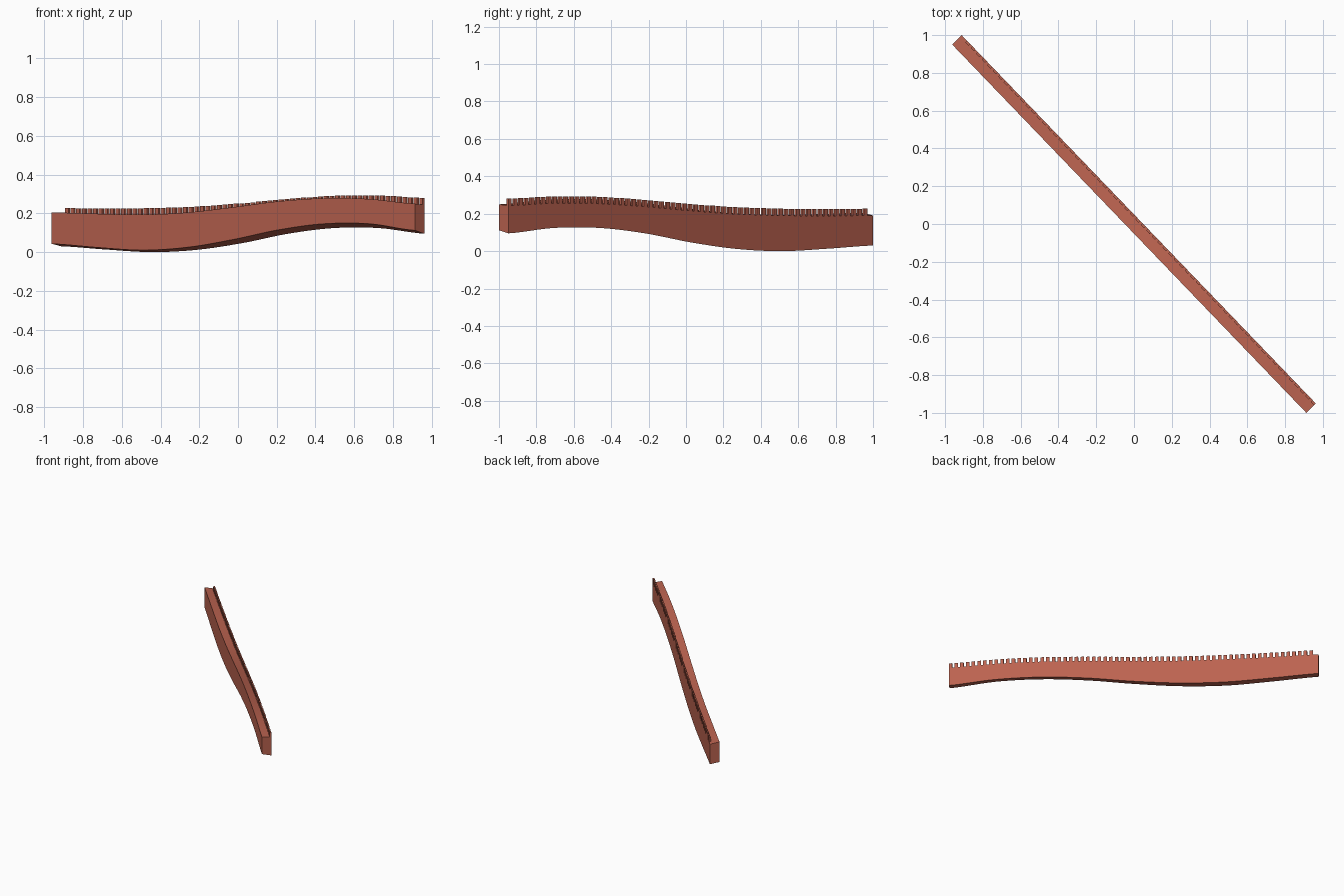
import bpy, bmesh, math
from mathutils import Vector

if "Cube" in bpy.data.objects:
    bpy.data.objects.remove(bpy.data.objects["Cube"], do_unlink=True)

brick = bpy.data.materials.new("brick_red")
brick.use_nodes = True
brick.diffuse_color = (0.5, 0.125, 0.08, 1)
brick.node_tree.nodes["Principled BSDF"].inputs["Base Color"].default_value = brick.diffuse_color

# Heights of the four long edges, evenly spaced along the wall
BACK_BOTTOM = [.03, .013, 0, .012, .047, .095, .124, .124, .095]
FRONT_BOTTOM = [.043, .024, .01, .025, .065, .115, .146, .146, .112]
BACK_TOP = [.19, .188, .19, .198, .215, .237, .253, .255, .243]
FRONT_TOP = [.205, .198, .193, .205, .232, .262, .278, .274, .25]

RUN = Vector((.9375, -.975, 0))
ALONG = RUN.normalized()
ACROSS = Vector((1, 1, 0)).normalized()
HALF_WIDTH = .0354


def height(samples, u):
    """Smooth curve through the samples, u from -1 to 1."""
    last = len(samples) - 1
    t = (u + 1) / 2 * last
    i = max(0, min(int(t), last - 1))
    f = t - i
    a, b, c, d = (samples[max(0, min(k, last))] for k in range(i - 1, i + 3))
    return b + f * (c - a + f * (2*a - 5*b + 4*c - d + f * (3*(b - c) + d - a))) / 2


def point(u, side, z):
    p = RUN * u + ACROSS * side
    return Vector((p.x, p.y, z))


def loft(bm, rings):
    """Join rings of four points into a closed bar."""
    rows = [[bm.verts.new(p) for p in ring] for ring in rings]
    for a, b in zip(rows, rows[1:]):
        for k in range(4):
            n = (k + 1) % 4
            bm.faces.new((a[k], a[n], b[n], b[k]))
    bm.faces.new(rows[0])
    bm.faces.new(rows[-1])


def finish(bm, name):
    bmesh.ops.recalc_face_normals(bm, faces=bm.faces)
    mesh = bpy.data.meshes.new(name)
    bm.to_mesh(mesh)
    bm.free()
    mesh.materials.append(brick)
    obj = bpy.data.objects.new(name, mesh)
    bpy.context.collection.objects.link(obj)
    return obj


# Long rising and falling wall
bm = bmesh.new()
steps = 64
rings = []
for i in range(steps + 1):
    u = 2 * i / steps - 1
    rings.append([point(u, -HALF_WIDTH, height(FRONT_BOTTOM, u)),
                  point(u, HALF_WIDTH, height(BACK_BOTTOM, u)),
                  point(u, HALF_WIDTH, height(BACK_TOP, u)),
                  point(u, -HALF_WIDTH, height(FRONT_TOP, u))])
loft(bm, rings)
wall = finish(bm, "wall_body")
bpy.ops.object.select_all(action="DESELECT")
wall.select_set(True)
bpy.context.view_layer.objects.active = wall
bpy.ops.object.shade_smooth_by_angle(angle=math.radians(30))

# Row of battlements along the back edge
bm = bmesh.new()
count, first, end = 64, -.97, 1.0
pitch = (end - first) / (count - .4)
for i in range(count):
    start = first + i * pitch
    rings = []
    for u in (start, min(start + pitch * .6, end)):
        base = height(BACK_TOP, u)
        top = height(BACK_TOP, start + pitch * .3) + .037
        inner = HALF_WIDTH - .013
        rings.append([point(u, inner, base - .01), point(u, HALF_WIDTH, base - .01),
                      point(u, HALF_WIDTH, top), point(u, inner, top)])
    loft(bm, rings)
finish(bm, "battlements")
